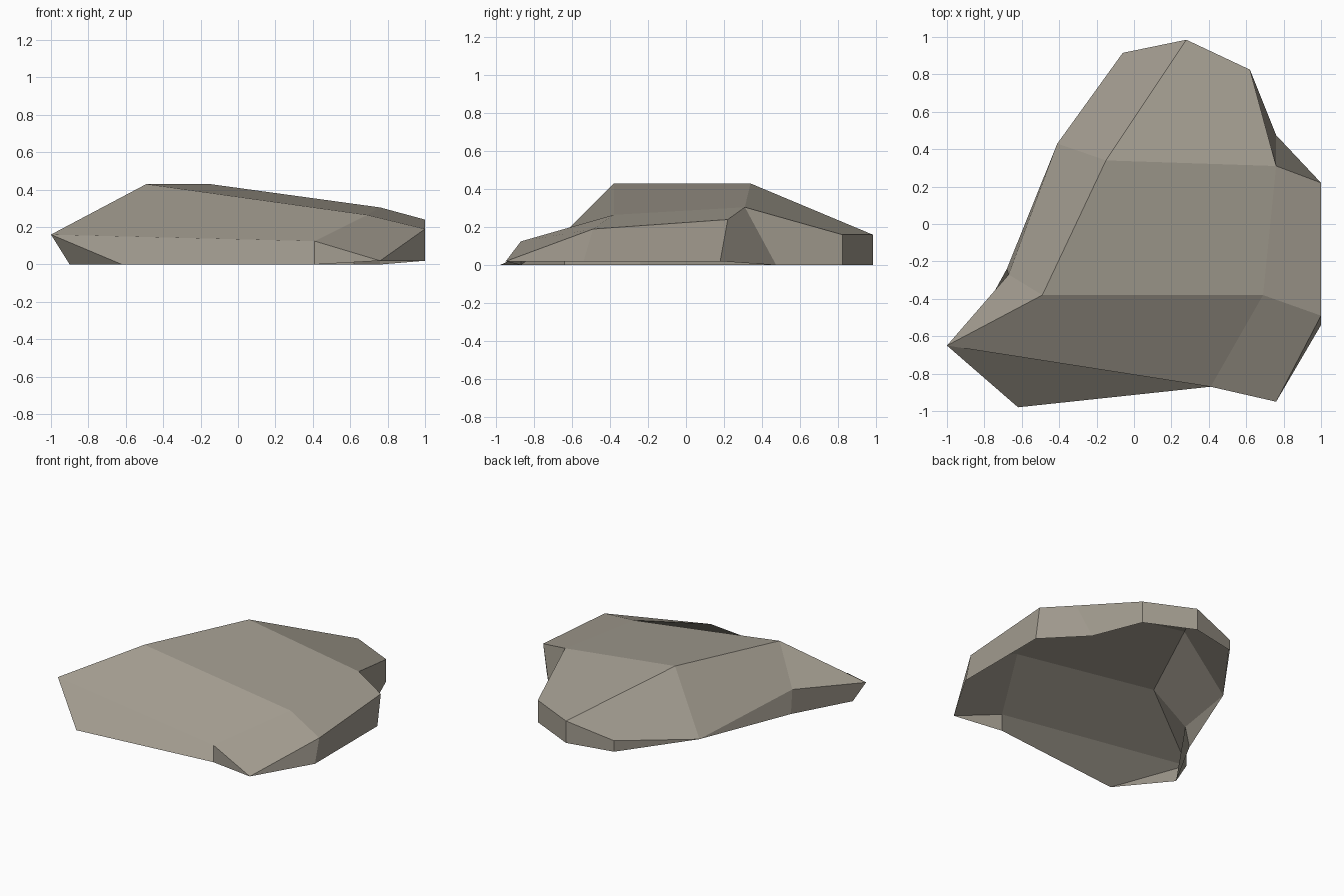
import bpy
import bmesh

if "Cube" in bpy.data.objects:
    bpy.data.objects.remove(bpy.data.objects["Cube"])

# One stone colour
stone = bpy.data.materials.new("warm_grey_stone")
stone.diffuse_color = (0.36, 0.33, 0.275, 1.0)
stone.use_nodes = True
stone.node_tree.nodes["Principled BSDF"].inputs["Base Color"].default_value = stone.diffuse_color

# Key corners of the rock, named by place
P = {
    # ridge of the upper slab
    "ridge_front": (-0.49, -0.38, 0.43), "ridge_back": (-0.15, 0.34, 0.43),
    "slab_front": (0.69, -0.38, 0.265), "slab_back": (0.76, 0.31, 0.305),
    # shoulder, running anticlockwise from the left tip
    "tip": (-1.0, -0.65, 0.16), "nose": (0.41, -0.87, 0.125),
    "toe": (0.76, -0.95, 0.02), "right_front": (1.0, -0.49, 0.19),
    "right_back": (1.0, 0.22, 0.24), "back_a": (0.62, 0.825, 0.16),
    "back_b": (0.28, 0.985, 0.16), "back_c": (-0.06, 0.915, 0.08),
    "left_back": (-0.41, 0.43, 0.0), "left_mid": (-0.67, -0.27, 0.165),
    # foot
    "tip_foot": (-0.90, -0.64, 0.0), "front_foot": (-0.62, -0.98, 0.0),
    "right_front_foot": (1.0, -0.54, 0.02), "right_back_foot": (1.0, 0.18, 0.02),
    "notch_foot": (0.76, 0.475, 0.0), "left_foot": (-0.68, -0.24, 0.0),
}
# feet straight below their shoulder corners
for n in ("nose", "back_a", "back_b", "back_c"):
    x, y, z = P[n]
    P[n + "_foot"] = (x, y, 0.0)

FACES = [
    # upper facets
    "tip nose slab_front ridge_front",
    "nose toe right_front slab_front",
    "slab_front right_front right_back slab_back",
    "ridge_front slab_front slab_back ridge_back",
    "ridge_back slab_back back_a back_b",
    "ridge_back back_b back_c left_back",
    "ridge_front ridge_back left_back left_mid",
    "tip ridge_front left_mid",
    # side facets (the underside is open)
    "tip tip_foot front_foot",
    "tip front_foot nose_foot nose",
    "nose nose_foot toe",
    "toe right_front_foot right_front",
    "right_front right_front_foot right_back_foot right_back",
    "right_back right_back_foot notch_foot slab_back",
    "slab_back notch_foot back_a_foot back_a",
    "back_a back_a_foot back_b_foot back_b",
    "back_b back_b_foot back_c_foot back_c",
    "back_c back_c_foot left_back",
    "left_back left_foot left_mid",
    "left_mid left_foot tip_foot tip",
]

# Rock shell
bm = bmesh.new()
verts = {name: bm.verts.new(co) for name, co in P.items()}
for f in FACES:
    bm.faces.new([verts[n] for n in f.split()])
bm.normal_update()
mesh = bpy.data.meshes.new("rock")
bm.to_mesh(mesh)
bm.free()
mesh.materials.append(stone)
rock = bpy.data.objects.new("rock", mesh)
bpy.context.collection.objects.link(rock)
